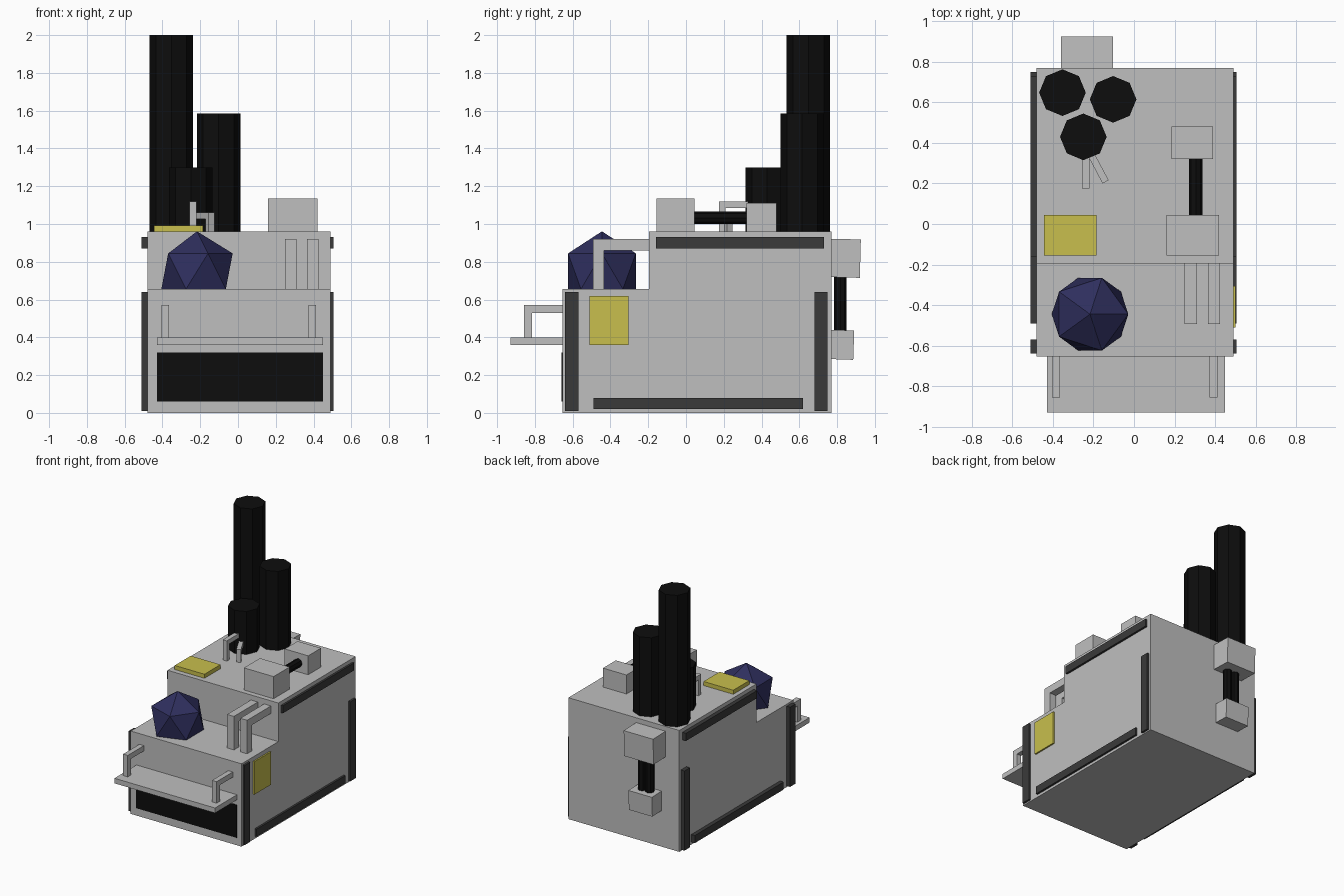
import bpy, bmesh, math
from mathutils import Vector

cube = bpy.data.objects.get("Cube")
if cube:
    bpy.data.objects.remove(cube, do_unlink=True)


def material(name, r, g, b):
    m = bpy.data.materials.new(name)
    m.use_nodes = True
    m.diffuse_color = (r, g, b, 1)
    m.node_tree.nodes["Principled BSDF"].inputs["Base Color"].default_value = (r, g, b, 1)
    return m


GREY = material("light_grey", 0.52, 0.52, 0.52)
DARK = material("dark_trim", 0.042, 0.042, 0.042)
BLACK = material("soot_black", 0.004, 0.004, 0.004)
YELLOW = material("hatch_yellow", 0.58, 0.52, 0.075)
BLUE = material("deep_blue", 0.028, 0.028, 0.11)


def finish(name, bm, mat):
    bmesh.ops.recalc_face_normals(bm, faces=bm.faces)
    mesh = bpy.data.meshes.new(name)
    bm.to_mesh(mesh)
    bm.free()
    mesh.materials.append(mat)
    ob = bpy.data.objects.new(name, mesh)
    bpy.context.collection.objects.link(ob)
    return ob


def box(name, x, y, z, mat, tilt=0):
    """Box from (min, max) spans, optionally tilted about x."""
    bm = bmesh.new()
    bmesh.ops.create_cube(bm, size=1)
    spans = (x, y, z)
    bmesh.ops.scale(bm, vec=[b - a for a, b in spans], verts=bm.verts)
    ob = finish(name, bm, mat)
    ob.location = [(a + b) / 2 for a, b in spans]
    ob.rotation_euler.x = math.radians(tilt)
    return ob


def rod(name, start, end, radius, mat, sides=8):
    start, end = Vector(start), Vector(end)
    axis = end - start
    bm = bmesh.new()
    bmesh.ops.create_cone(bm, cap_ends=True, segments=sides, radius1=radius,
                          radius2=radius, depth=axis.length)
    ob = finish(name, bm, mat)
    ob.location = (start + end) / 2
    ob.rotation_euler = axis.to_track_quat('Z', 'Y').to_euler()
    return ob


def extrude_x(name, profile, width, mat):
    """Extrude a (y, z) outline symmetrically along x."""
    bm = bmesh.new()
    face = bm.faces.new([bm.verts.new((-width / 2, y, z)) for y, z in profile])
    ext = bmesh.ops.extrude_face_region(bm, geom=[face])["geom"]
    bmesh.ops.translate(bm, vec=(width, 0, 0),
                        verts=[v for v in ext if isinstance(v, bmesh.types.BMVert)])
    return finish(name, bm, mat)


def handle(name, loc, length, height, width, bar, turn=0):
    """L-shaped rail: post at loc, top bar running towards +y."""
    outline = [(0, 0), (bar, 0), (bar, height - bar), (length, height - bar),
               (length, height), (0, height)]
    ob = extrude_x(name, outline, width, GREY)
    ob.location = loc
    ob.rotation_euler.z = math.radians(turn)
    return ob


# Stepped housing
body = extrude_x("stepped_body", [(-0.655, 0), (0.77, 0), (0.77, 0.96), (-0.195, 0.96),
                                  (-0.195, 0.655), (-0.655, 0.655)], 0.97, GREY)
body.location.x = 0.005

# Dark edge trims on both sides
trims = {"front_post": ((-0.64, -0.57), (0.01, 0.64)),
         "rear_post": ((0.68, 0.75), (0.01, 0.64)),
         "lower_rail": ((-0.49, 0.62), (0.02, 0.08)),
         "upper_rail": ((-0.16, 0.73), (0.87, 0.93))}
for side, xs in (("left", (0.48, 0.506)), ("right", (-0.511, -0.47))):
    for part, (ys, zs) in trims.items():
        box(f"{side}_{part}", xs, ys, zs, DARK)

# Front opening, shelf and shelf rails
box("front_opening", (-0.43, 0.45), (-0.659, -0.651), (0.06, 0.32), BLACK)
box("front_shelf", (-0.43, 0.45), (-0.93, -0.65), (0.36, 0.40), GREY)
for side, x in (("right", -0.385), ("left", 0.393)):
    handle(f"{side}_shelf_rail", (x, -0.857, 0.40), 0.207, 0.17, 0.04, 0.042)

# Paired rails on the lower deck
for i, x in enumerate((0.28, 0.395)):
    handle(f"deck_rail_{i + 1}", (x, -0.493, 0.655), 0.3, 0.265, 0.06, 0.06)

# Faceted dome sunk into the lower deck
bm = bmesh.new()
bmesh.ops.create_icosphere(bm, subdivisions=1, radius=0.211)
finish("faceted_dome", bm, BLUE).location = (-0.217, -0.445, 0.75)

# Yellow hatches
box("top_hatch", (-0.445, -0.185), (-0.155, 0.045), (0.95, 0.992), YELLOW)
box("side_hatch", (0.48, 0.502), (-0.51, -0.305), (0.36, 0.62), YELLOW)

# Chimneys
for name, x, y, top in (("tall", -0.353, 0.648, 2.0), ("middle", -0.103, 0.615, 1.585),
                        ("short", -0.25, 0.43, 1.3)):
    rod(f"{name}_chimney", (x, y, 0.95), (x, y, top), 0.115, BLACK)

# Small rails in front of the short chimney
handle("chimney_rail_tall", (-0.238, 0.175, 0.955), 0.19, 0.165, 0.035, 0.035)
handle("chimney_rail_low", (-0.14, 0.208, 0.955), 0.15, 0.105, 0.034, 0.034, 28)

# Roof junction boxes joined by a pipe
box("roof_box_front", (0.16, 0.42), (-0.155, 0.045), (0.95, 1.135), GREY)
box("roof_box_rear", (0.185, 0.39), (0.32, 0.48), (0.95, 1.11), GREY)
rod("roof_pipe", (0.305, 0.03, 1.033), (0.305, 0.34, 1.033), 0.033, BLACK)

# Back junction boxes joined by two pipes
box("back_box_upper", (-0.36, -0.103), (0.76, 0.923), (0.717, 0.92), GREY, -1.5)
box("back_box_lower", (-0.325, -0.12), (0.76, 0.888), (0.283, 0.438), GREY, -2)
for i, x in enumerate((-0.255, -0.19)):
    rod(f"back_pipe_{i + 1}", (x, 0.817, 0.41), (x, 0.817, 0.74), 0.033, BLACK)
